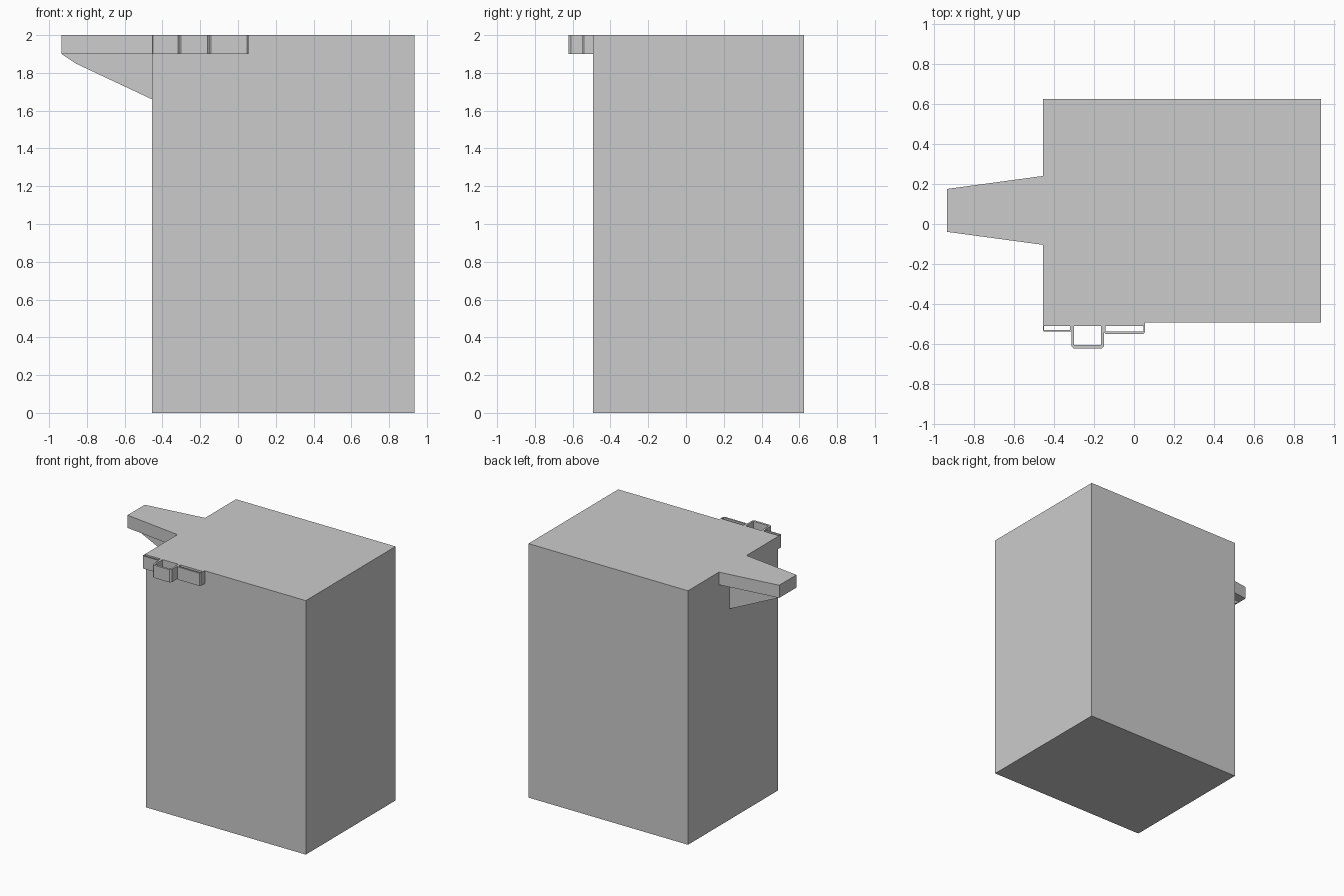
import bpy, bmesh
from mathutils import Vector

if "Cube" in bpy.data.objects:
    bpy.data.objects.remove(bpy.data.objects["Cube"])


def prism(name, points, offset):
    """Extrude a flat 3D outline along an offset vector."""
    bm = bmesh.new()
    face = bm.faces.new([bm.verts.new(p) for p in points])
    ext = bmesh.ops.extrude_face_region(bm, geom=[face])
    verts = [v for v in ext["geom"] if isinstance(v, bmesh.types.BMVert)]
    bmesh.ops.translate(bm, verts=verts, vec=Vector(offset))
    bmesh.ops.recalc_face_normals(bm, faces=bm.faces)
    mesh = bpy.data.meshes.new(name)
    bm.to_mesh(mesh)
    bm.free()
    obj = bpy.data.objects.new(name, mesh)
    bpy.context.collection.objects.link(obj)
    return obj


def plan(name, outline, z0, z1):
    return prism(name, [(x, y, z0) for x, y in outline], (0, 0, z1 - z0))


LEFT, RIGHT, FRONT, BACK = -0.455, 0.935, -0.492, 0.625
RIM, TOP = 1.9, 2.0

# main container
plan("body", [(LEFT, FRONT), (RIGHT, FRONT), (RIGHT, BACK), (LEFT, BACK)], 0, TOP)

# tapered handle slab and the rib beneath it
mid = 0.068
plan("handle", [(LEFT, mid - 0.172), (LEFT, mid + 0.172),
                (-0.935, mid + 0.107), (-0.935, mid - 0.107)], RIM, TOP)
rib = [(LEFT, RIM), (-0.935, RIM), (-0.86, 1.85), (LEFT, 1.66)]
prism("handle_rib", [(x, mid - 0.04, z) for x, z in rib], (0, 0.08, 0))

# backing strip of the front clip
PLATE = -0.51
plan("clip_plate", [(LEFT, PLATE), (0.055, PLATE), (0.055, FRONT), (LEFT, FRONT)], RIM, TOP)


# open-bottomed loops with clipped outer corners
def loop(name, x0, x1, y, side, front, c):
    yi = y + front
    plan(name, [(x0, PLATE), (x0, y + c), (x0 + c, y), (x1 - c, y), (x1, y + c), (x1, PLATE),
                (x1 - side, PLATE), (x1 - side, yi), (x0 + side, yi), (x0 + side, PLATE)],
         RIM, TOP)


loop("clip_loop_left", LEFT, -0.313, -0.538, 0.006, 0.008, 0.005)
loop("clip_loop_middle", -0.313, -0.15, -0.622, 0.014, 0.017, 0.012)
loop("clip_loop_right", -0.15, 0.055, -0.549, 0.007, 0.013, 0.008)
